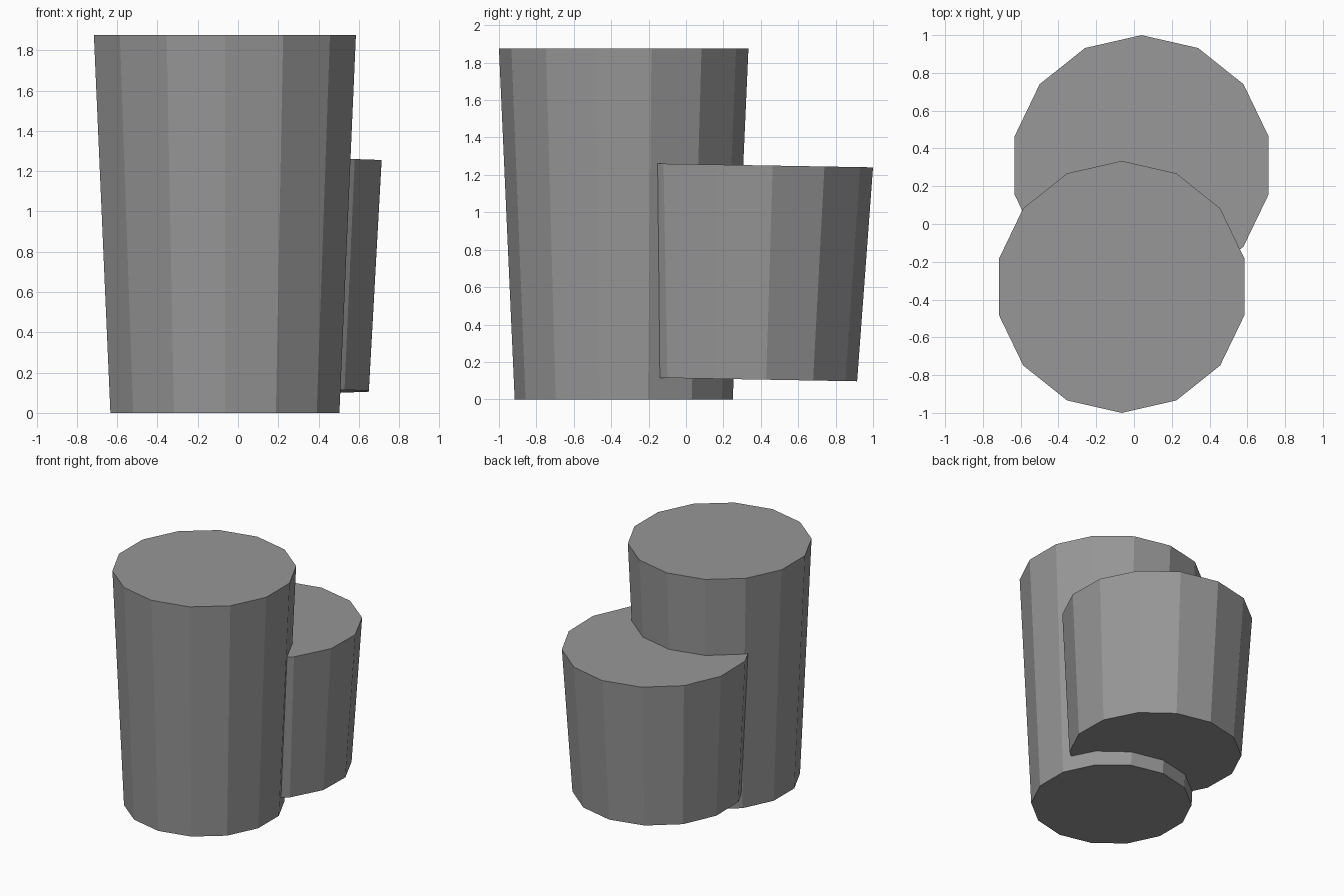
import bpy
import bmesh
from mathutils import Matrix, Vector

cube = bpy.data.objects.get("Cube")
if cube:
    bpy.data.objects.remove(cube, do_unlink=True)

# Shared plain grey
GREY = (0.31, 0.31, 0.315, 1.0)
grey = bpy.data.materials.new("plain grey")
grey.use_nodes = True
grey.diffuse_color = GREY
grey.node_tree.nodes["Principled BSDF"].inputs["Base Color"].default_value = GREY

SIDES = 14


def tapered_drum(name, centre, bottom_radius, top_radius, height, lean=0.0):
    """Flat-shaded drum, wider at the top, with a corner facing the back."""
    bm = bmesh.new()
    bmesh.ops.create_cone(bm, cap_ends=True, segments=SIDES, radius1=bottom_radius,
                          radius2=top_radius, depth=height)
    mesh = bpy.data.meshes.new(name)
    bm.to_mesh(mesh)
    bm.free()
    mesh.materials.append(grey)
    obj = bpy.data.objects.new(name, mesh)
    obj.matrix_world = Matrix.Translation(Vector(centre)) @ Matrix.Rotation(lean, 4, "X")
    bpy.context.collection.objects.link(obj)
    return obj


# Tall front drum standing on the ground
tapered_drum("tall_drum", (-0.065, -0.333, 0.9375), 0.583, 0.667, 1.875)

# Shorter rear drum, raised and leaning slightly backward
tapered_drum("short_drum", (0.04, 0.30, 0.68), 0.625, 0.69, 1.145, lean=-0.0175)
